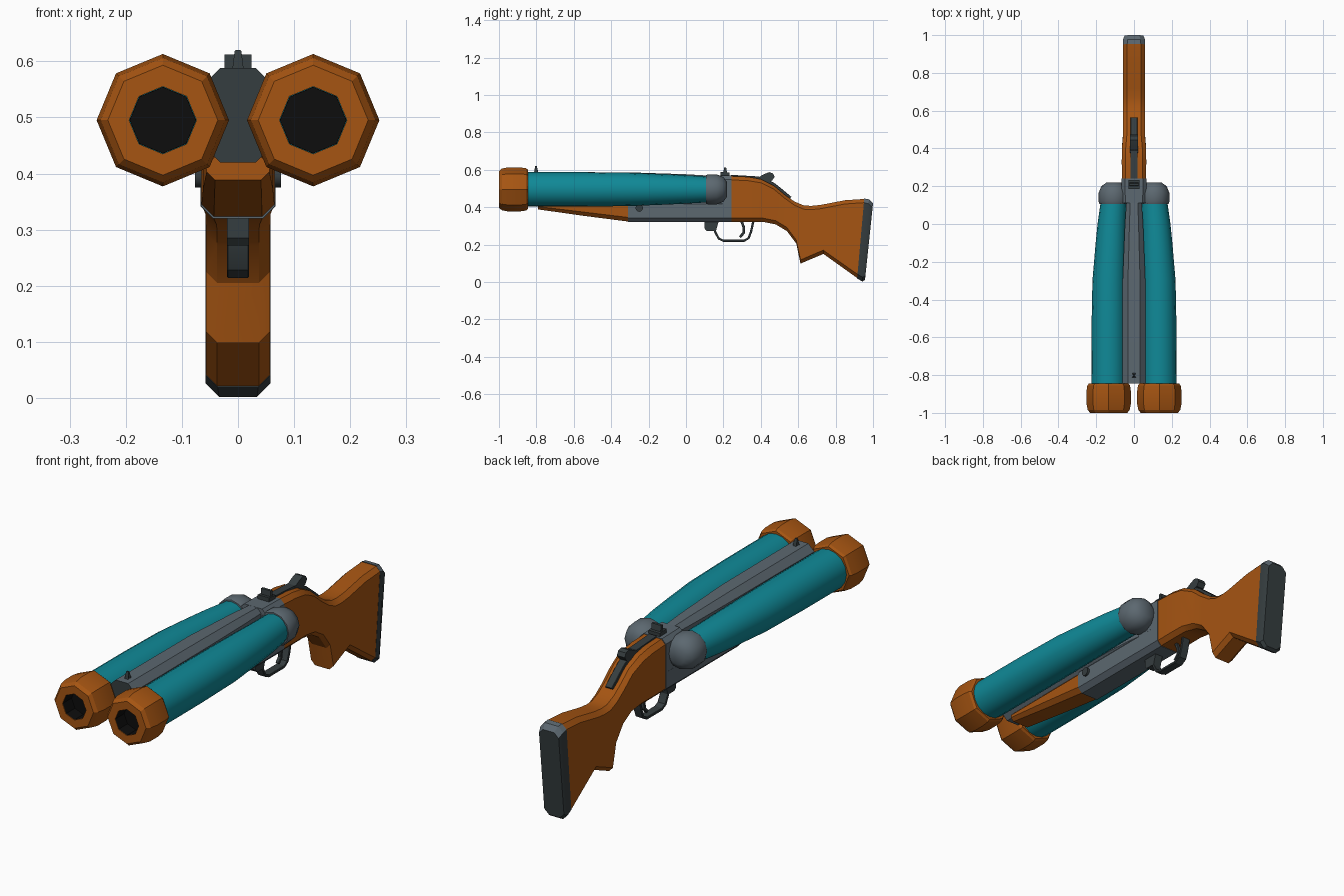
import bpy, bmesh, math
from mathutils import Vector


def material(name, rgb):
    m = bpy.data.materials.new(name)
    m.diffuse_color = (*rgb, 1)
    return m


WOOD = material("orange_wood", (0.38, 0.09, 0.006))
TEAL = material("teal_paint", (0.005, 0.25, 0.31))
GREY = material("slate_grey", (0.107, 0.138, 0.162))
DARK = material("dark_grey", (0.036, 0.047, 0.050))
BLACK = material("bore_black", (0.004, 0.004, 0.004))


def finish(name, bm, mats, angle=25, mirror=False):
    bmesh.ops.recalc_face_normals(bm, faces=bm.faces)
    me = bpy.data.meshes.new(name)
    bm.to_mesh(me)
    bm.free()
    for m in mats:
        me.materials.append(m)
    for p in me.polygons:
        p.use_smooth = True
    me.set_sharp_from_angle(angle=math.radians(angle))
    ob = bpy.data.objects.new(name, me)
    bpy.context.collection.objects.link(ob)
    if mirror:
        ob.modifiers.new("mirror", "MIRROR").use_clip = False
    return ob


def skin(bm, rings, caps=True):
    n = len(rings[0])
    for a, b in zip(rings, rings[1:]):
        for i in range(n):
            j = (i + 1) % n
            bm.faces.new((a[i], a[j], b[j], b[i]))
    if caps:
        bm.faces.new(rings[0])
        bm.faces.new(rings[-1])


def loft(name, stations, mats, angle=25):
    """Chamfered sections; station = top y, top z, bottom y, bottom z, half width, chamfer."""
    bm = bmesh.new()
    rings = []
    for yt, zt, yb, zb, w, c in stations:
        t, b = Vector((0, yt, zt)), Vector((0, yb, zb))
        d = (t - b).normalized() * c
        sec = [(w - c, t), (w, t - d), (w, b + d), (w - c, b)]
        pts = [p + Vector((x, 0, 0)) for x, p in sec]
        pts += [p - Vector((x, 0, 0)) for x, p in reversed(sec)]
        rings.append([bm.verts.new(p) for p in pts])
    skin(bm, rings)
    return finish(name, bm, mats, angle)


def lathe(name, profile, sides, mats, angle=30, caps=True):
    """Turned part along y, mirrored in x; profile = y, radius, centre x."""
    bm = bmesh.new()
    rings = []
    for y, r, cx in profile:
        rings.append([bm.verts.new((cx + r * math.cos(k * math.tau / sides), y,
                                    0.495 + r * math.sin(k * math.tau / sides)))
                      for k in range(sides)])
    skin(bm, rings, caps)
    return finish(name, bm, mats, angle, True)


def prism(name, poly, w, mat):
    """Side profile (y, z) extruded to half width w."""
    bm = bmesh.new()
    skin(bm, [[bm.verts.new((x, y, z)) for y, z in poly] for x in (-w, w)])
    return finish(name, bm, [mat])


def strap(name, path, t, w, mat):
    """Bent flat bar following a side path."""
    st = []
    for i, p in enumerate(path):
        a, b = Vector(path[max(i - 1, 0)]), Vector(path[min(i + 1, len(path) - 1)])
        d = (b - a).normalized()
        n = Vector((-d.y, d.x)) * t
        st.append((p[0] + n.x, p[1] + n.y, p[0] - n.x, p[1] - n.y, w, 0.002))
    return loft(name, st, [mat])


# barrels, breech domes, muzzle caps and bores
lathe("barrels", [(-0.86, 0.092, 0.134), (-0.55, 0.092, 0.133), (-0.3, 0.089, 0.131),
                  (-0.1, 0.081, 0.122), (0.0, 0.076, 0.117), (0.12, 0.069, 0.107)], 16, [TEAL])
lathe("breech_domes", [(0.105, 0.06, 0.107), (0.107, 0.076, 0.107), (0.12, 0.081, 0.107),
                       (0.165, 0.08, 0.107), (0.2, 0.066, 0.107), (0.22, 0.038, 0.107)],
      12, [GREY], 45)
lathe("muzzle_caps", [(-0.93, 0.06, 0.134), (-1.0, 0.06, 0.134), (-1.0, 0.098, 0.134),
                      (-0.985, 0.111, 0.134), (-0.95, 0.118, 0.134), (-0.89, 0.118, 0.134),
                      (-0.855, 0.113, 0.134), (-0.845, 0.105, 0.134), (-0.845, 0.08, 0.134)],
      8, [WOOD], 20, False)
lathe("bores", [(-0.998, 0.0595, 0.134), (-0.91, 0.0595, 0.134), (-0.905, 0.03, 0.134)],
      8, [BLACK], 20, False)
lathe("bore_floors", [(-0.935, 0.059, 0.134), (-0.93, 0.059, 0.134)], 8, [BLACK])

# rib between the barrels, with a dark front end
rib = loft("centre_rib", [(-0.845, 0.588, -0.845, 0.42, 0.062, 0.03),
                          (-0.3, 0.586, -0.3, 0.42, 0.06, 0.028),
                          (0.0, 0.576, 0.0, 0.42, 0.048, 0.024),
                          (0.12, 0.569, 0.12, 0.42, 0.04, 0.02)], [GREY, DARK])
for p in rib.data.polygons:
    p.material_index = int(p.normal.y < -0.8)

# receiver
loft("receiver", [(-0.31, 0.44, -0.31, 0.32, 0.066, 0.022),
                  (0.242, 0.44, 0.242, 0.32, 0.067, 0.022)], [GREY])
loft("receiver_rear", [(0.11, 0.57, 0.11, 0.36, 0.066, 0.02),
                       (0.242, 0.568, 0.242, 0.36, 0.067, 0.02)], [GREY])

# hinge pin across the receiver
bm = bmesh.new()
skin(bm, [[bm.verts.new((x, -0.25 + 0.02 * math.cos(k * math.tau / 12),
                         0.395 + 0.02 * math.sin(k * math.tau / 12))) for k in range(12)]
          for x in (-0.077, 0.077)])
finish("hinge_pin", bm, [DARK], 40)

# wooden fore-end and stock
loft("fore_end", [(-0.79, 0.43, -0.79, 0.388, 0.056, 0.015),
                  (-0.55, 0.43, -0.55, 0.354, 0.062, 0.02),
                  (-0.308, 0.43, -0.308, 0.323, 0.065, 0.022)], [WOOD])
loft("stock", [(0.235, 0.566, 0.235, 0.322, 0.064, 0.02),
               (0.33, 0.562, 0.33, 0.322, 0.065, 0.02),
               (0.40, 0.55, 0.41, 0.322, 0.064, 0.02),
               (0.47, 0.515, 0.48, 0.308, 0.058, 0.02),
               (0.53, 0.465, 0.54, 0.272, 0.057, 0.02),
               (0.58, 0.43, 0.59, 0.205, 0.057, 0.02),
               (0.63, 0.409, 0.612, 0.098, 0.057, 0.02),
               (0.67, 0.407, 0.67, 0.123, 0.057, 0.02),
               (0.72, 0.412, 0.735, 0.15, 0.057, 0.02),
               (0.85, 0.437, 0.84, 0.075, 0.057, 0.02),
               (0.955, 0.444, 0.917, 0.02, 0.057, 0.02)], [WOOD])

# butt pad, lighter on its top faces
pad = loft("butt_pad", [(0.953, 0.446, 0.915, 0.019, 0.058, 0.022),
                        (0.978, 0.442, 0.943, 0.002, 0.058, 0.024),
                        (1.0, 0.42, 0.957, 0.012, 0.05, 0.022)], [DARK, GREY])
for p in pad.data.polygons:
    p.material_index = int(p.normal.z > 0.4)

# trigger guard and trigger
strap("trigger_guard", [(0.15, 0.32), (0.155, 0.27), (0.175, 0.232), (0.2, 0.22), (0.31, 0.22),
                        (0.335, 0.235), (0.348, 0.27), (0.36, 0.325)], 0.006, 0.02, DARK)
prism("guard_block", [(0.1, 0.325), (0.1, 0.285), (0.112, 0.272), (0.16, 0.272), (0.175, 0.325)],
      0.02, DARK)
strap("trigger", [(0.295, 0.33), (0.31, 0.29), (0.308, 0.262), (0.288, 0.24)], 0.007, 0.008, DARK)

# top lever and tang
prism("top_strip", [(0.24, 0.55), (0.24, 0.573), (0.39, 0.564), (0.41, 0.53)], 0.019, DARK)
prism("top_lever", [(0.37, 0.55), (0.42, 0.578), (0.445, 0.587), (0.465, 0.58), (0.474, 0.562),
                    (0.46, 0.542), (0.42, 0.53)], 0.02, DARK)
strap("tang", [(0.43, 0.543), (0.47, 0.52), (0.515, 0.484), (0.558, 0.448)], 0.009, 0.018, DARK)

# sights
prism("rear_sight_base", [(0.185, 0.56), (0.185, 0.588), (0.232, 0.584), (0.232, 0.56)],
      0.029, DARK)
prism("rear_sight_blade", [(0.2, 0.58), (0.203, 0.612), (0.215, 0.612), (0.22, 0.58)],
      0.024, DARK)
loft("front_sight", [(-0.812, 0.588, -0.812, 0.58, 0.01, 0.002),
                     (-0.806, 0.62, -0.806, 0.58, 0.006, 0.002),
                     (-0.798, 0.62, -0.798, 0.58, 0.006, 0.002),
                     (-0.79, 0.588, -0.79, 0.58, 0.01, 0.002)], [DARK])
